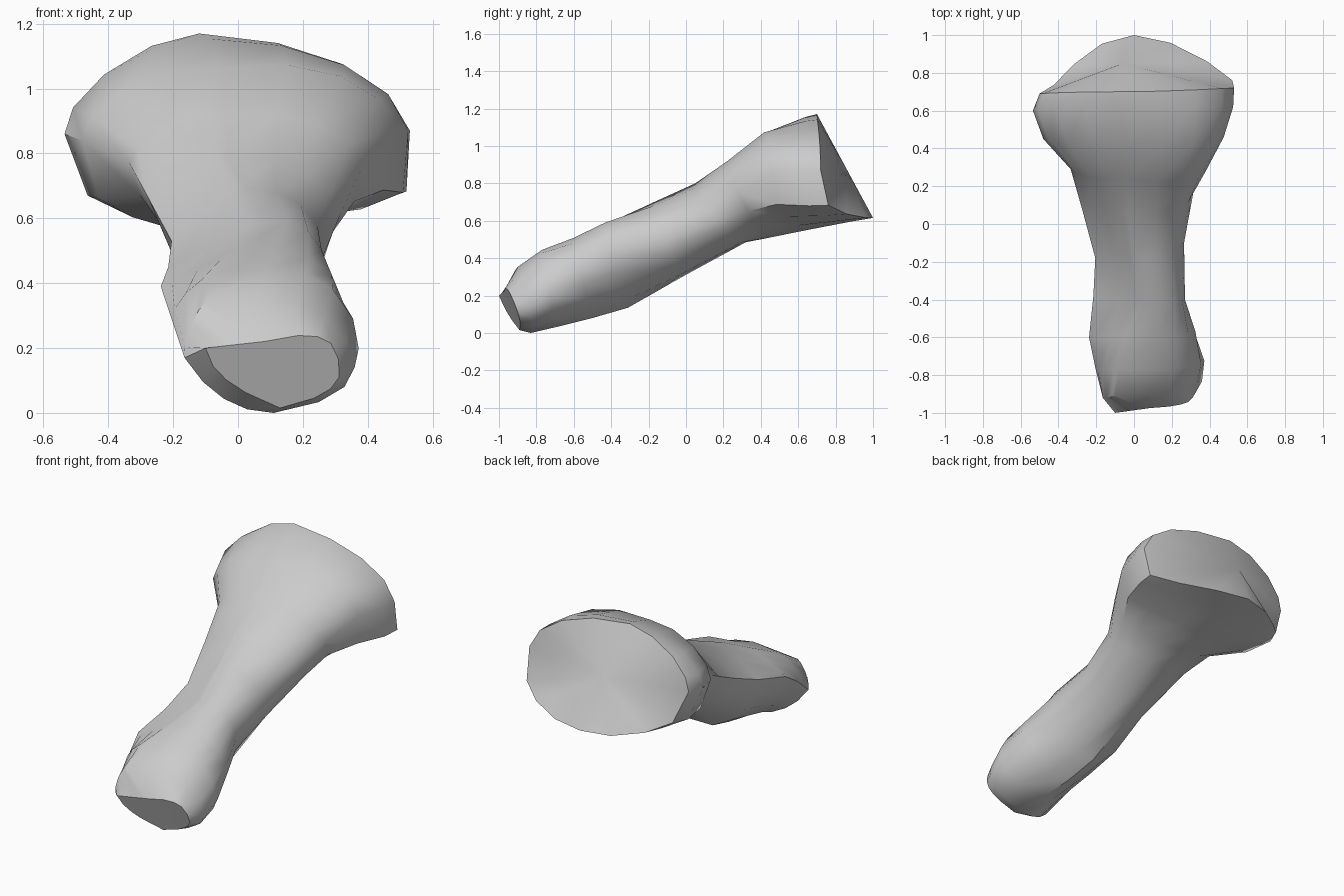
import bpy, bmesh, math
from mathutils import Vector

# Stations along the bone: top, right, bottom, left points of each cross-section
STATIONS = [
    ((0.08, -0.975, 0.22), (0.31, -0.92, 0.165), (0.13, -0.89, 0.015), (-0.10, -1.0, 0.20)),
    ((-0.10, -0.91, 0.34), (0.335, -0.85, 0.22), (0.11, -0.83, 0.0), (-0.165, -0.92, 0.17)),
    ((-0.08, -0.77, 0.425), (0.355, -0.74, 0.29), (0.10, -0.70, 0.03), (-0.205, -0.76, 0.29)),
    ((-0.01, -0.60, 0.50), (0.325, -0.57, 0.34), (0.06, -0.50, 0.08), (-0.238, -0.60, 0.39)),
    ((0.055, -0.42, 0.585), (0.27, -0.40, 0.41), (0.04, -0.31, 0.135), (-0.215, -0.38, 0.45)),
    ((0.01, -0.17, 0.70), (0.265, -0.10, 0.49), (0.02, -0.02, 0.30), (-0.205, -0.18, 0.53)),
    ((-0.03, 0.05, 0.80), (0.315, 0.17, 0.61), (0.0, 0.32, 0.485), (-0.275, 0.08, 0.66)),
    ((-0.04, 0.24, 0.92), (0.38, 0.28, 0.75), (0.0, 0.45, 0.51), (-0.335, 0.29, 0.77)),
    ((-0.05, 0.41, 1.065), (0.475, 0.46, 0.87), (0.0, 0.62, 0.545), (-0.48, 0.45, 0.84)),
    ((-0.10, 0.64, 1.155), (0.525, 0.62, 0.87), (0.0, 0.88, 0.595), (-0.535, 0.60, 0.86)),
    ((-0.12, 0.70, 1.17), (0.53, 0.72, 0.87), (0.0, 1.0, 0.615), (-0.50, 0.69, 0.86)),
]
STEPS = 4  # points per quadrant

# Curve powers per quadrant (top-right, bottom-right, bottom-left, top-left);
# each pair shapes the fall from the first point and the rise to the second
TIP = ((0.7, 0.7), (0.7, 0.7), (0.7, 0.7), (2, 2))
KNUCKLE = ((0.75, 0.75), (0.85, 0.85), (0.85, 0.85), (1.7, 1.7))
SHAFT = ((0.9, 0.9), (1.1, 1.1), (1, 1), (2, 2))
FLARE = ((0.95, 0.95), (1, 0.8), (0.8, 1), (1.3, 1.4))
HEAD = ((0.95, 0.95), (1.15, 0.4), (0.4, 1.0), (1.1, 1.3))
SHAPES = [TIP, KNUCKLE, KNUCKLE, SHAFT, SHAFT, SHAFT, SHAFT, FLARE, HEAD, HEAD, HEAD]


def ring(station, shape):
    pts = [Vector(p) for p in station]
    centre = (pts[0] + pts[2]) / 2
    out = []
    for q, (fall, rise) in enumerate(shape):
        p0, p1 = pts[q], pts[(q + 1) % 4]
        for s in range(STEPS):
            t = s / STEPS * math.pi / 2
            p = centre + (p0 - centre) * math.cos(t) ** fall + (p1 - centre) * math.sin(t) ** rise
            if shape is HEAD:  # depth runs evenly from point to point
                p.y = p0.y + (p1.y - p0.y) * math.sin(t) ** 2
            out.append(p)
    return out


# Bone body: loft through all stations, both ends capped
bm = bmesh.new()
rings = [[bm.verts.new(p) for p in ring(*pair)] for pair in zip(STATIONS, SHAPES)]
n = 4 * STEPS
for r0, r1 in zip(rings, rings[1:]):
    for j in range(n):
        k = (j + 1) % n
        bm.faces.new((r0[j], r0[k], r1[k], r1[j]))
for loop in (rings[0], rings[-1]):
    hub = bm.verts.new((loop[0].co + loop[n // 2].co) / 2)
    for j in range(n):
        bm.faces.new((loop[j], loop[(j + 1) % n], hub))
bmesh.ops.recalc_face_normals(bm, faces=bm.faces)

# Sit exactly on the ground
low = min(v.co.z for v in bm.verts)
bmesh.ops.translate(bm, verts=bm.verts, vec=(0, 0, -low))

mesh = bpy.data.meshes.new("bone_body")
bm.to_mesh(mesh)
bm.free()
obj = bpy.data.objects.new("bone_body", mesh)
bpy.context.collection.objects.link(obj)
bpy.context.view_layer.objects.active = obj
obj.select_set(True)
bpy.ops.object.shade_smooth_by_angle(angle=math.radians(38))
